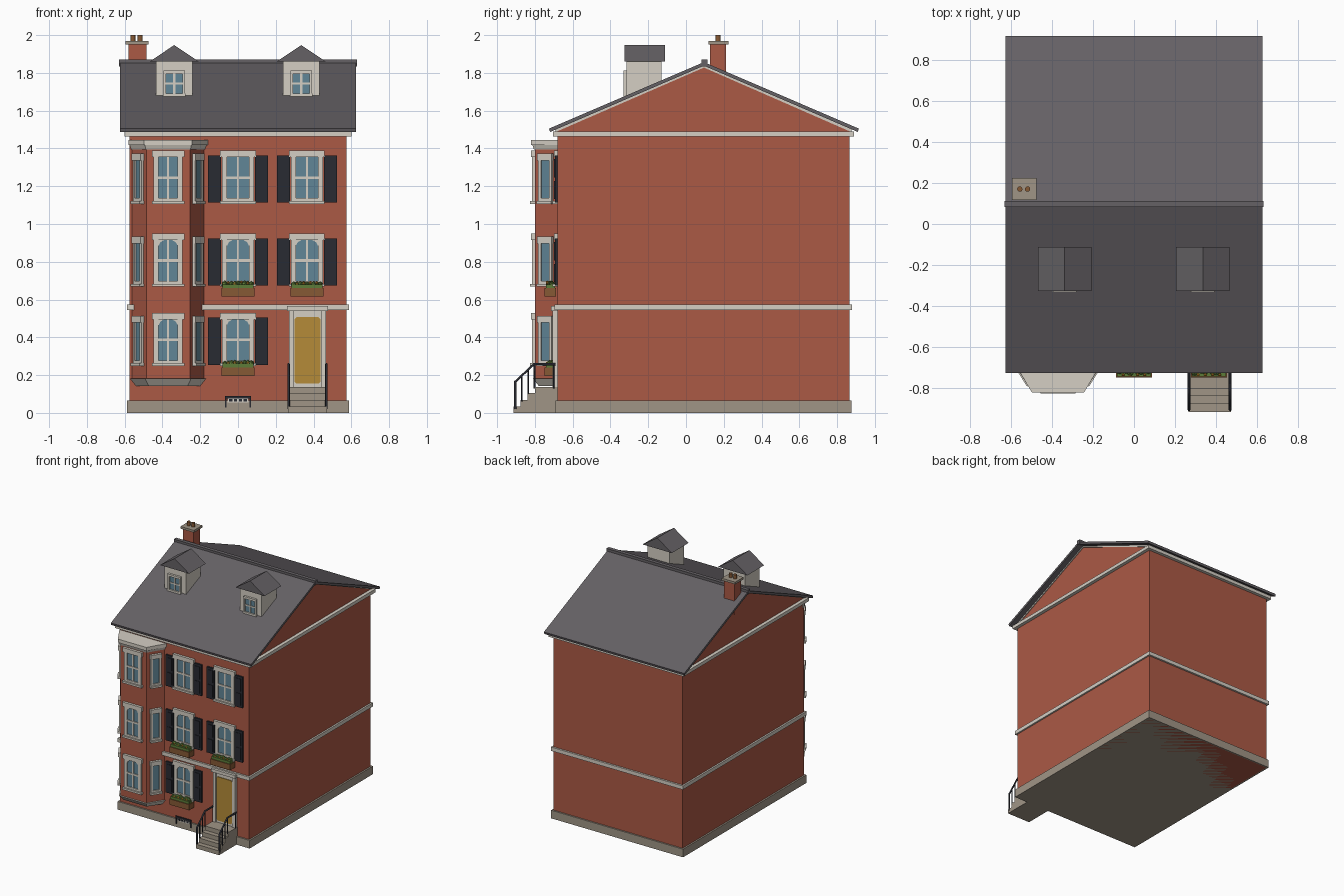
import bpy, bmesh, math, random
from mathutils import Matrix, Vector

random.seed(4)
if "Cube" in bpy.data.objects:
    bpy.data.objects.remove(bpy.data.objects["Cube"], do_unlink=True)

# Palette
COLOURS = {
    "brick": (0.41, 0.10, 0.06), "trim": (0.66, 0.62, 0.55),
    "stone": (0.35, 0.30, 0.24), "slate": (0.13, 0.12, 0.13),
    "iron": (0.022, 0.024, 0.032), "glass": (0.12, 0.24, 0.31),
    "gold": (0.46, 0.26, 0.04), "leaf": (0.11, 0.20, 0.04),
    "wood": (0.24, 0.10, 0.035), "flower": (0.70, 0.30, 0.03),
}
MATS = {}
for label, rgb in COLOURS.items():
    m = bpy.data.materials.new(label)
    m.use_nodes = True
    m.diffuse_color = (*rgb, 1)
    m.node_tree.nodes["Principled BSDF"].inputs["Base Color"].default_value = (*rgb, 1)
    m.node_tree.nodes["Principled BSDF"].inputs["Roughness"].default_value = 0.8
    MATS[label] = m


class Part:
    """Collects solids and turns them into one object."""

    def __init__(self):
        self.bm, self.used = bmesh.new(), []

    def slot(self, mat):
        if mat not in self.used:
            self.used.append(mat)
        return self.used.index(mat)

    def prism(self, axis, pts, d0, d1, mat, far=None):
        place = {"x": lambda a, b, d: (d, a, b), "y": lambda a, b, d: (a, d, b),
                 "z": lambda a, b, d: (a, b, d)}[axis]
        lo = [self.bm.verts.new(place(a, b, d0)) for a, b in pts]
        hi = [self.bm.verts.new(place(a, b, d1)) for a, b in (far or pts)]
        n = len(pts)
        faces = [self.bm.faces.new(lo), self.bm.faces.new(hi)]
        faces += [self.bm.faces.new((lo[i], lo[(i + 1) % n], hi[(i + 1) % n], hi[i])) for i in range(n)]
        for f in faces:
            f.material_index = self.slot(mat)
        return self

    def box(self, x0, x1, y0, y1, z0, z1, mat):
        return self.prism("z", [(x0, y0), (x1, y0), (x1, y1), (x0, y1)], z0, z1, mat)

    def blob(self, pos, r, mat):
        res = bmesh.ops.create_icosphere(self.bm, subdivisions=1, radius=r, matrix=Matrix.Translation(pos))
        for f in {f for v in res["verts"] for f in v.link_faces}:
            f.material_index = self.slot(mat)

    def make(self, name, matrix=Matrix()):
        bmesh.ops.recalc_face_normals(self.bm, faces=self.bm.faces)
        mesh = bpy.data.meshes.new(name)
        self.bm.to_mesh(mesh)
        self.bm.free()
        for mat in self.used:
            mesh.materials.append(MATS[mat])
        ob = bpy.data.objects.new(name, mesh)
        ob.matrix_world = matrix
        bpy.context.scene.collection.objects.link(ob)
        return ob


WALL, RIDGE = -0.68, 0.095

# Main walls, plinth and string courses
Part().prism("x", [(WALL, 0), (0.865, 0), (0.865, 1.495), (RIDGE, 1.835), (WALL, 1.495)],
             -0.575, 0.575, "brick").make("walls")
Part().box(-0.588, 0.588, -0.692, 0.877, 0, 0.065, "stone").make("plinth")
Part().box(-0.588, 0.588, -0.695, 0.88, 0.545, 0.575, "trim").make("belt_course")
Part().box(-0.602, 0.602, -0.705, 0.89, 1.463, 1.49, "trim").make("cornice")

# Roof
Part().prism("x", [(-0.72, 1.487), (-0.725, 1.505), (RIDGE, 1.857), (0.915, 1.505), (0.91, 1.487),
                   (RIDGE, 1.838)], -0.625, 0.625, "slate").make("roof")
Part().prism("x", [(-0.69, 1.487), (-0.69, 1.502), (RIDGE, 1.84), (0.875, 1.502), (0.875, 1.487),
                   (RIDGE, 1.828)], -0.581, 0.581, "trim").make("gable_trim")
Part().box(-0.63, 0.63, 0.083, 0.113, 1.835, 1.87, "slate").make("ridge_cap")

# Chimney
Part().box(-0.58, -0.485, 0.128, 0.212, 1.7, 1.95, "brick").make("chimney_stack")
Part().box(-0.595, -0.475, 0.118, 0.224, 1.95, 1.968, "stone").make("chimney_cap")
for x in (-0.556, -0.518):
    ring = [(x + 0.013 * math.cos(a * math.pi / 6), 0.17 + 0.013 * math.sin(a * math.pi / 6)) for a in range(12)]
    Part().prism("z", ring, 1.965, 2.0, "wood").make("chimney_pot")

# Dormers
for cx in (-0.338, 0.335):
    d = Part()
    d.box(-0.097, 0.097, -0.315, -0.13, 1.66, 1.862, "trim")
    d.prism("y", [(-0.13, 1.86), (0.13, 1.86), (0, 1.947)], -0.325, -0.112, "slate")
    d.box(-0.044, 0.044, -0.321, -0.31, 1.685, 1.8, "glass")
    for s in (-1, 1):
        d.box(s * 0.05 - 0.007, s * 0.05 + 0.007, -0.332, -0.31, 1.678, 1.81, "trim")
    d.box(-0.057, 0.057, -0.332, -0.31, 1.795, 1.812, "trim")
    d.box(-0.06, 0.06, -0.332, -0.31, 1.675, 1.69, "trim")
    d.box(-0.006, 0.006, -0.326, -0.31, 1.69, 1.8, "trim")
    d.box(-0.044, 0.044, -0.326, -0.31, 1.738, 1.748, "trim")
    d.make("dormer", Matrix.Translation((cx, 0, 0)))


# Bay: tapered three-sided projection
def bay_outline(o):
    return [(-0.56 - o, WALL + 0.02), (-0.56 - o, WALL), (-0.485 - o * 0.6, -0.8 - o),
            (-0.255 + o * 0.6, -0.8 - o), (-0.18 + o, WALL), (-0.18 + o, WALL + 0.02)]


Part().prism("z", bay_outline(0), 0.17, 1.42, "brick").make("bay_walls")
Part().prism("z", bay_outline(-0.02), 0.143, 0.183, "trim", bay_outline(0.012)).make("bay_foot")
Part().prism("z", bay_outline(0.005), 1.395, 1.42, "trim", bay_outline(0.014)).make("bay_frieze")
Part().prism("z", bay_outline(0.02), 1.418, 1.446, "trim").make("bay_cap")


# Windows: local origin on the wall surface at sill height, facing -y
def window(name, matrix, half, height, arched, narrow=False):
    w = Part()
    jamb = 0.017 if narrow else 0.026
    g, top, low = half - jamb, height - 0.035, 0.03
    w.box(-g, g, -0.006, 0.004, low, top, "glass")
    for s in (-1, 1):
        mid = s * (half - jamb / 2)
        w.box(mid - jamb / 2, mid + jamb / 2, -0.014, 0.004, 0.01, height - 0.02, "trim")
        if arched:
            w.prism("y", [(s * g, top), (s * g, top - 0.032), (s * (g - 0.01), top - 0.012), (s * (g - 0.03), top)],
                    -0.012, 0.004, "trim")
    w.box(-half, half, -0.014, 0.004, 0.01, low, "trim")
    over = 0.003 if narrow else 0.009
    w.box(-half - over, half + over, -0.02, 0.004, top, height, "trim")
    w.box(-half - over, half + over, -0.026, 0.004, 0, 0.015, "trim")
    if not narrow:
        w.box(-0.006, 0.006, -0.011, 0.004, low, top, "trim")
        mid = (low + top) / 2
        w.box(-g, g, -0.012, 0.004, mid - 0.007, mid + 0.007, "trim")
    w.make(name, matrix)


def flower_box(cx, z):
    p = Part()
    p.box(-0.088, 0.088, -0.06, 0, 0, 0.046, "wood")
    p.box(-0.082, 0.082, -0.054, -0.006, 0.046, 0.066, "leaf")
    for i in range(9):
        x = -0.07 + i * 0.0175
        p.blob((x, -0.03 + random.uniform(-0.01, 0.01), 0.066), random.uniform(0.014, 0.02), "leaf")
        if i % 2:
            p.blob((x, -0.046, 0.073 + random.uniform(-0.006, 0.006)), 0.008, "flower")
    p.make("flower_box", Matrix.Translation((cx, WALL - 0.008, z)))


FLOORS = [(0.248, True), (0.668, True), (1.107, False)]
for level, (z, arched) in enumerate(FLOORS):
    # Bay front and its two angled sides
    window("bay_front_window", Matrix.Translation((-0.37, -0.8, z)), 0.077, 0.282, arched)
    for s in (-1, 1):
        turn = Matrix.Rotation(s * math.atan2(0.12, 0.075), 4, "Z")
        window("bay_side_window", Matrix.Translation((-0.37 + s * 0.1525, -0.74, z)) @ turn,
               0.042, 0.265, False, narrow=True)
    # Flat wall, with the doorway replacing the lowest outer window
    for cx in (0, 0.365):
        if level == 0 and cx > 0:
            continue
        window("wall_window", Matrix.Translation((cx, WALL, z)), 0.085, 0.282, arched)
        for s in (-1, 1):
            x = cx + s * 0.125
            sh = Part().box(x - 0.034, x + 0.034, WALL - 0.014, WALL + 0.01, z + 0.006, z + 0.256, "iron")
            for low, high in ((0.025, 0.12), (0.14, 0.238)):
                sh.box(x - 0.022, x + 0.022, WALL - 0.018, WALL, z + low, z + high, "iron")
            sh.make("shutter")
        if level < 2:
            flower_box(cx, z - 0.053)

# Doorway
DX = 0.368
door = Part()
door.box(-0.098, 0.098, WALL - 0.016, WALL + 0.01, 0.135, 0.55, "trim")
door.box(-0.108, 0.108, WALL - 0.035, WALL + 0.01, 0.54, 0.565, "trim")
for s in (-1, 1):
    door.box(s * 0.086 - 0.012, s * 0.086 + 0.012, WALL - 0.026, WALL, 0.135, 0.545, "trim")
k, a, b, c = 0.07, 0.155, 0.507, 0.012
door.prism("y", [(-k + c, a), (k - c, a), (k, a + c), (k, b - c), (k - c, b), (-k + c, b), (-k, b - c), (-k, a + c)],
           WALL - 0.021, WALL, "gold")
door.make("front_door", Matrix.Translation((DX, 0, 0)))

# Steps
profile = [(WALL, 0), (WALL, 0.138), (-0.8, 0.138)]
for i in range(3):
    y, z = -0.8 - i * 0.038, 0.104 - i * 0.035
    profile += [(y, z), (y - 0.038, z)]
profile.append((-0.914, 0))
Part().prism("x", profile, DX - 0.103, DX + 0.103, "stone").make("front_steps")


# Iron handrails
def rod(name, path, r):
    cu = bpy.data.curves.new(name, "CURVE")
    cu.dimensions, cu.bevel_depth, cu.bevel_resolution, cu.use_fill_caps = "3D", r, 1, True
    sp = cu.splines.new("POLY")
    sp.points.add(len(path) - 1)
    for pt, co in zip(sp.points, path):
        pt.co = (*co, 1)
    cu.materials.append(MATS["iron"])
    bpy.context.scene.collection.objects.link(bpy.data.objects.new(name, cu))


for x in (DX - 0.1, DX + 0.1):
    rod("handrail", [(x, -0.904, 0.02), (x, -0.904, 0.165), (x, -0.805, 0.258), (x, -0.69, 0.258)], 0.007)
    for y, z0, z1 in ((-0.87, 0.06, 0.197), (-0.835, 0.1, 0.23), (-0.802, 0.13, 0.258), (-0.70, 0.13, 0.258)):
        rod("baluster", [(x, y, z0), (x, y, z1)], 0.005)

# Basement vent
vent = Part()
vent.box(-0.068, 0.068, -0.7, -0.69, 0.076, 0.09, "iron")
for s in (-1, 1):
    vent.box(s * 0.065 - 0.004, s * 0.065 + 0.004, -0.699, -0.69, 0.028, 0.08, "iron")
vent.box(-0.055, 0.055, -0.697, -0.69, 0.055, 0.076, "trim")
for i in range(4):
    x = -0.039 + i * 0.026
    vent.box(x - 0.009, x + 0.009, -0.699, -0.69, 0.06, 0.073, "iron")
vent.make("basement_vent")
